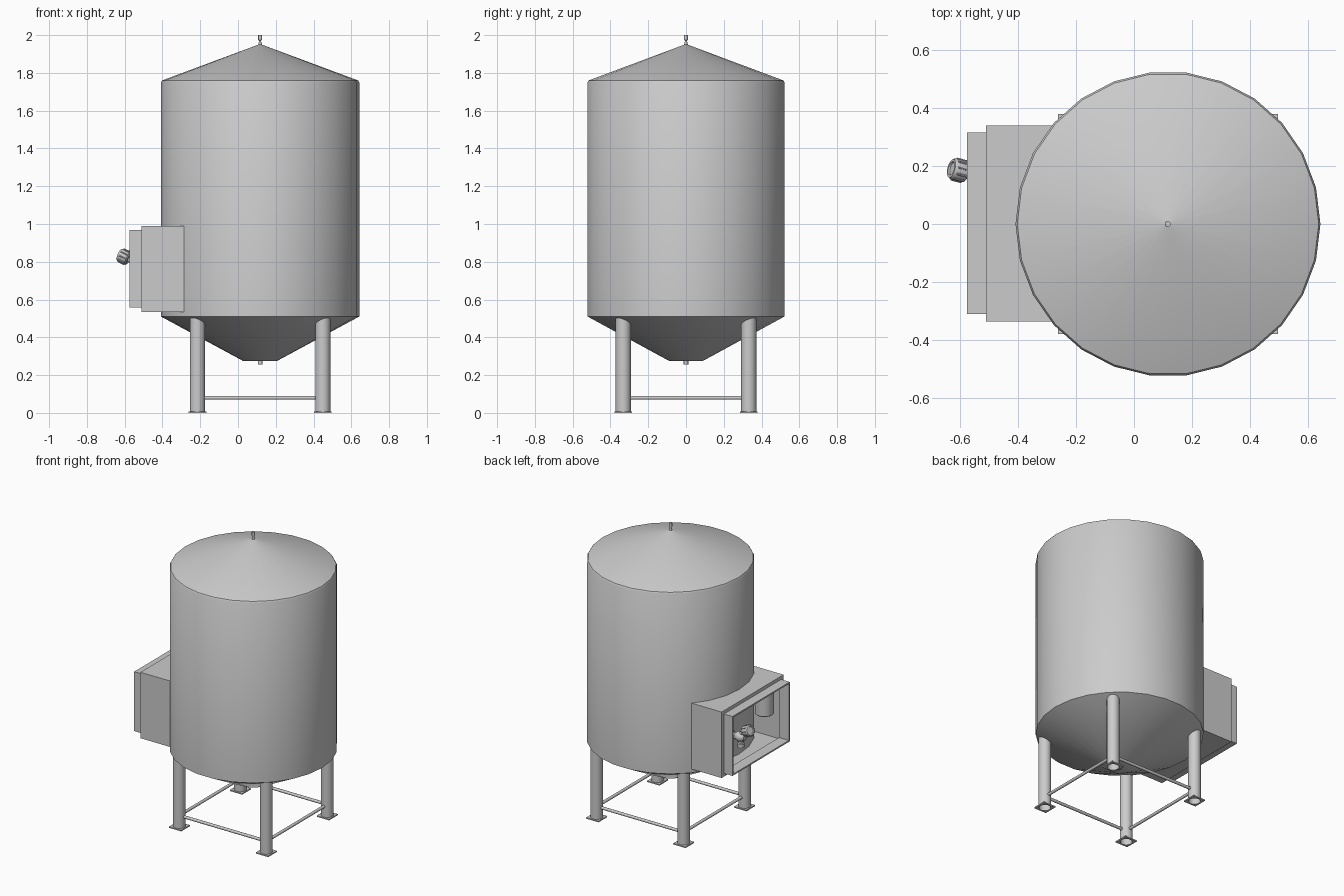
import bpy, bmesh, math
from mathutils import Vector, Matrix

if "Cube" in bpy.data.objects:
    bpy.data.objects.remove(bpy.data.objects["Cube"])

CX = 0.117          # tank axis
R = 0.525           # tank radius


def finish(bm, name, smooth=True):
    bmesh.ops.recalc_face_normals(bm, faces=bm.faces)
    me = bpy.data.meshes.new(name)
    bm.to_mesh(me)
    bm.free()
    ob = bpy.data.objects.new(name, me)
    bpy.context.collection.objects.link(ob)
    if smooth:
        bpy.ops.object.select_all(action='DESELECT')
        ob.select_set(True)
        bpy.context.view_layer.objects.active = ob
        bpy.ops.object.shade_smooth_by_angle(angle=math.radians(32))
    return ob


def lathe(name, profile, n, loc=(0, 0, 0), axis=(0, 0, 1), closed=False, square=()):
    """Turn (radius, height) points; indices in square become square rings."""
    bm = bmesh.new()
    rings = []
    for i, (r, z) in enumerate(profile):
        ring = []
        for k in range(n):
            a = 2 * math.pi * k / n
            c, s = math.cos(a), math.sin(a)
            f = r / max(abs(c), abs(s)) if i in square else r
            ring.append(bm.verts.new((f * c, f * s, z)))
        rings.append(ring)
    pairs = list(zip(rings, rings[1:]))
    if closed:
        pairs.append((rings[-1], rings[0]))
    for a, b in pairs:
        for k in range(n):
            j = (k + 1) % n
            bm.faces.new((a[k], a[j], b[j], b[k]))
    if not closed:
        bm.faces.new(rings[0])
        bm.faces.new(rings[-1])
    rot = Vector((0, 0, 1)).rotation_difference(Vector(axis)).to_matrix().to_4x4()
    bm.transform(Matrix.Translation(loc) @ rot)
    return finish(bm, name)


def rod(name, p, q, r, n=12):
    p, q = Vector(p), Vector(q)
    return lathe(name, [(r, 0), (r, (q - p).length)], n, p, q - p)


def box_frame(name, x_rings):
    """Closed loop of rectangular rings given as (x, half_y, z_low, z_high)."""
    bm = bmesh.new()
    rings = [[bm.verts.new((x, 0.0025 + sy * hy, z)) for sy, z in
              ((-1, z0), (1, z0), (1, z1), (-1, z1))] for x, hy, z0, z1 in x_rings]
    for a, b in zip(rings, rings[1:] + rings[:1]):
        for k in range(4):
            j = (k + 1) % 4
            bm.faces.new((a[k], a[j], b[j], b[k]))
    return finish(bm, name, False)


# Tank with conical roof and hopper
tank = lathe("tank", [(0.09, 0.275), (R, 0.51), (R, 1.75), (R - 0.006, 1.76),
                      (0.008, 1.95)], 26, (CX, 0, 0))
lathe("roof_vent", [(0.012, 1.942), (0.006, 1.965), (0.006, 1.972), (0.010, 1.974),
                    (0.010, 2.0)], 12, (CX, 0, 0))
lathe("drain_nozzle", [(0.012, 0.255), (0.012, 0.28)], 12, (CX, 0, 0))

# Legs, foot plates and braces
D = 0.332
corners = [(CX - D, -D), (CX + D, -D), (CX + D, D), (CX - D, D)]
for i, (x, y) in enumerate(corners):
    lathe(f"leg_{i}", [(0.04, 0.004), (0.04, 0.503), (0.037, 0.503), (0.037, 0.004)],
          24, (x, y, 0), closed=True)
    lathe(f"foot_plate_{i}", [(0.047, 0), (0.047, 0.008), (0.037, 0.008), (0.037, 0)],
          24, (x, y, 0), closed=True, square=(0, 1))
    x2, y2 = corners[(i + 1) % 4]
    d = Vector((x2 - x, y2 - y, 0)).normalized() * 0.037
    rod(f"brace_{i}", Vector((x, y, 0.08)) + d, Vector((x2, y2, 0.08)) - d, 0.01)

# Side housing: hollow, stepped, trimmed against the tank wall
housing = box_frame("side_housing", [
    (-0.27, 0.3375, 0.535, 0.99), (-0.51, 0.3375, 0.535, 0.99),
    (-0.51, 0.3125, 0.557, 0.967), (-0.575, 0.3125, 0.557, 0.967),
    (-0.575, 0.3025, 0.567, 0.957), (-0.50, 0.3025, 0.567, 0.957),
    (-0.50, 0.3275, 0.545, 0.98), (-0.27, 0.3275, 0.545, 0.98)])
trim = housing.modifiers.new("trim", 'BOOLEAN')
trim.operation = 'DIFFERENCE'
trim.solver = 'EXACT'
trim.object = tank

# Canister hanging inside the housing
lathe("canister", [(0.055, 0.75), (0.06, 0.755), (0.06, 0.982)], 24, (-0.445, -0.22, 0))

# Valve: outlet pipe, body, spout and tilted ribbed knob
hub = Vector((-0.53, 0.165, 0.775))
tilt = Vector((-0.075, 0.02, 0.035)).normalized()
rod("valve_pipe", (-0.36, 0.165, 0.755), (-0.56, 0.165, 0.755), 0.02, 16)
lathe("valve_collar", [(0.033, 0), (0.033, 0.02)], 6, (-0.45, 0.165, 0.755), (-1, 0, 0))
lathe("valve_body", [(0.018, -0.035), (0.03, -0.02), (0.034, 0), (0.03, 0.02),
                     (0.018, 0.035)], 16, (-0.53, 0.165, 0.76), (-1, 0, 0))
lathe("valve_spout", [(0.022, 0), (0.022, 0.025), (0.017, 0.03), (0.017, 0.07)],
      16, (-0.535, 0.165, 0.69))
knob_at = Vector((-0.578, 0.178, 0.815))
rod("valve_stem", hub, knob_at, 0.014)
lathe("valve_knob", [(0.03, 0), (0.037, 0.006), (0.037, 0.05), (0.032, 0.058),
                     (0.024, 0.058), (0.022, 0.052)], 20, knob_at, tilt)
rot = Vector((0, 0, 1)).rotation_difference(tilt)
for k in range(10):
    a = 2 * math.pi * k / 10
    off = rot @ Vector((0.037 * math.cos(a), 0.037 * math.sin(a), 0))
    rod(f"knob_rib_{k}", knob_at + off + tilt * 0.008, knob_at + off + tilt * 0.048, 0.004, 6)
